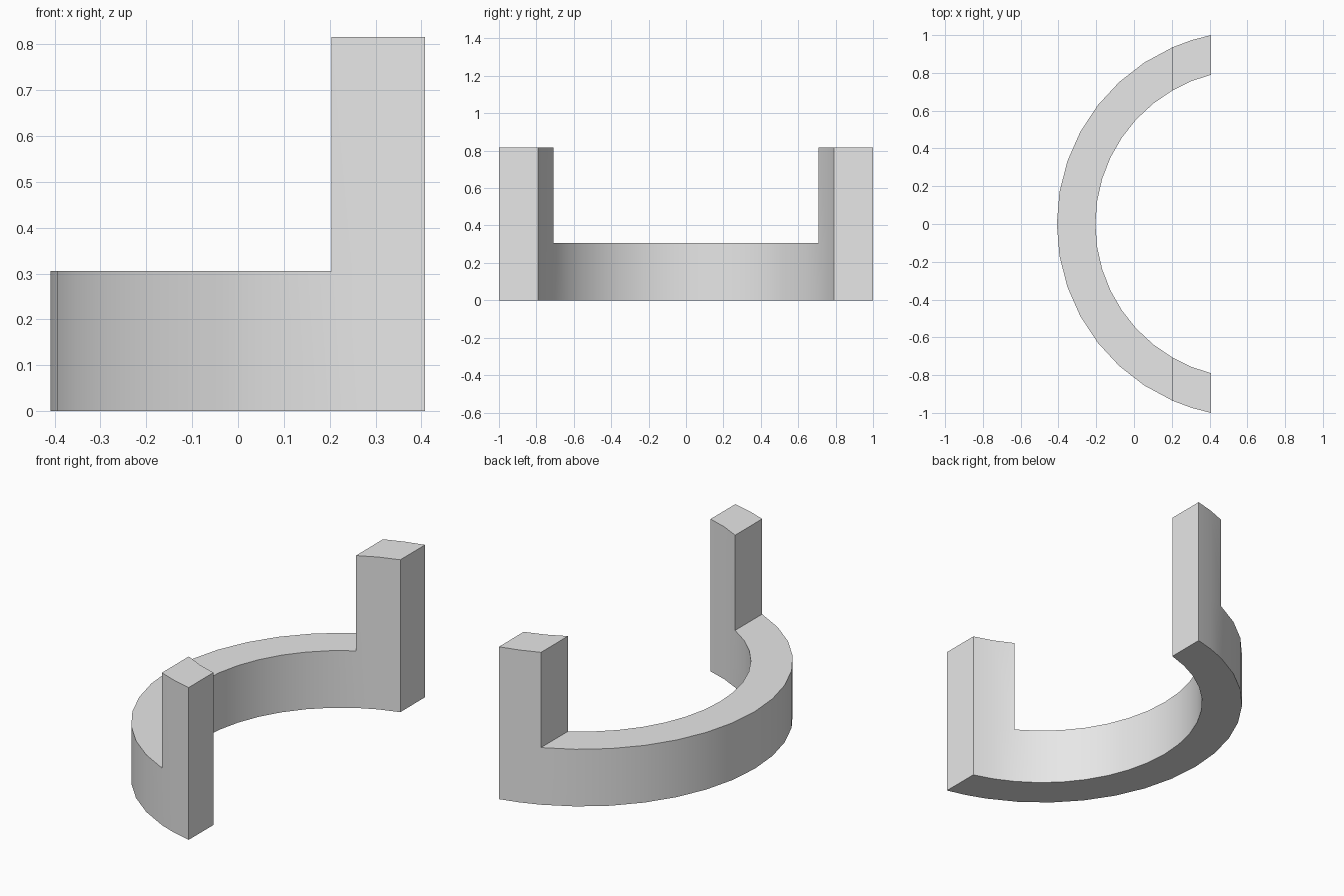
import bpy, bmesh
from math import acos, sin, cos, radians

old = bpy.data.objects.get("Cube")
if old:
    bpy.data.objects.remove(old)

CENTRE_X = 0.612
OUTER, INNER = 1.0206, 0.8165
POST_START, POST_END = 0.204, 0.408   # x range of the upright posts
BASE_TOP, POST_TOP = 0.306, 0.816
BASE_STEPS, POST_STEPS = 7, 2

grey = bpy.data.materials.new("plain_grey")
grey.use_nodes = True
colour = (0.8, 0.8, 0.8, 1)
grey.diffuse_color = colour
grey.node_tree.nodes["Principled BSDF"].inputs["Base Color"].default_value = colour


def half_arc(radius):
    """Angles from the middle of the arc to the cut end, with a stop at the post."""
    a = acos((CENTRE_X - POST_START) / radius)
    b = acos((CENTRE_X - POST_END) / radius)
    base = [a * i / BASE_STEPS for i in range(BASE_STEPS + 1)]
    post = [a + (b - a) * i / POST_STEPS for i in range(1, POST_STEPS + 1)]
    return base + post


def arc_verts(bm, radius):
    half = half_arc(radius)
    angles = [-a for a in reversed(half[1:])] + half
    return [bm.verts.new((CENTRE_X - radius * cos(a), radius * sin(a), 0)) for a in angles]


def raise_faces(bm, faces, height, keep):
    result = bmesh.ops.extrude_face_region(bm, geom=faces, use_keep_orig=keep)["geom"]
    for v in result:
        if isinstance(v, bmesh.types.BMVert):
            v.co.z = height
    return [f for f in result if isinstance(f, bmesh.types.BMFace)]


# Curved plan, raised to the base height
bm = bmesh.new()
outer, inner = arc_verts(bm, OUTER), arc_verts(bm, INNER)
plan = [bm.faces.new((outer[i], outer[i + 1], inner[i + 1], inner[i]))
        for i in range(len(outer) - 1)]
top = raise_faces(bm, plan, BASE_TOP, True)

# Upright posts raised from both ends
ends = [f for f in top if f.calc_center_median().x > POST_START]
raise_faces(bm, ends, POST_TOP, False)
bmesh.ops.delete(bm, geom=[f for f in ends if f.is_valid], context="FACES_ONLY")
bmesh.ops.recalc_face_normals(bm, faces=bm.faces[:])

mesh = bpy.data.meshes.new("curved_base_with_posts")
bm.to_mesh(mesh)
bm.free()
mesh.materials.append(grey)
bracket = bpy.data.objects.new("curved_base_with_posts", mesh)
bpy.context.collection.objects.link(bracket)

# Smooth curved walls, crisp edges
bpy.ops.object.select_all(action="DESELECT")
bracket.select_set(True)
bpy.context.view_layer.objects.active = bracket
bpy.ops.object.shade_smooth_by_angle(angle=radians(30))
